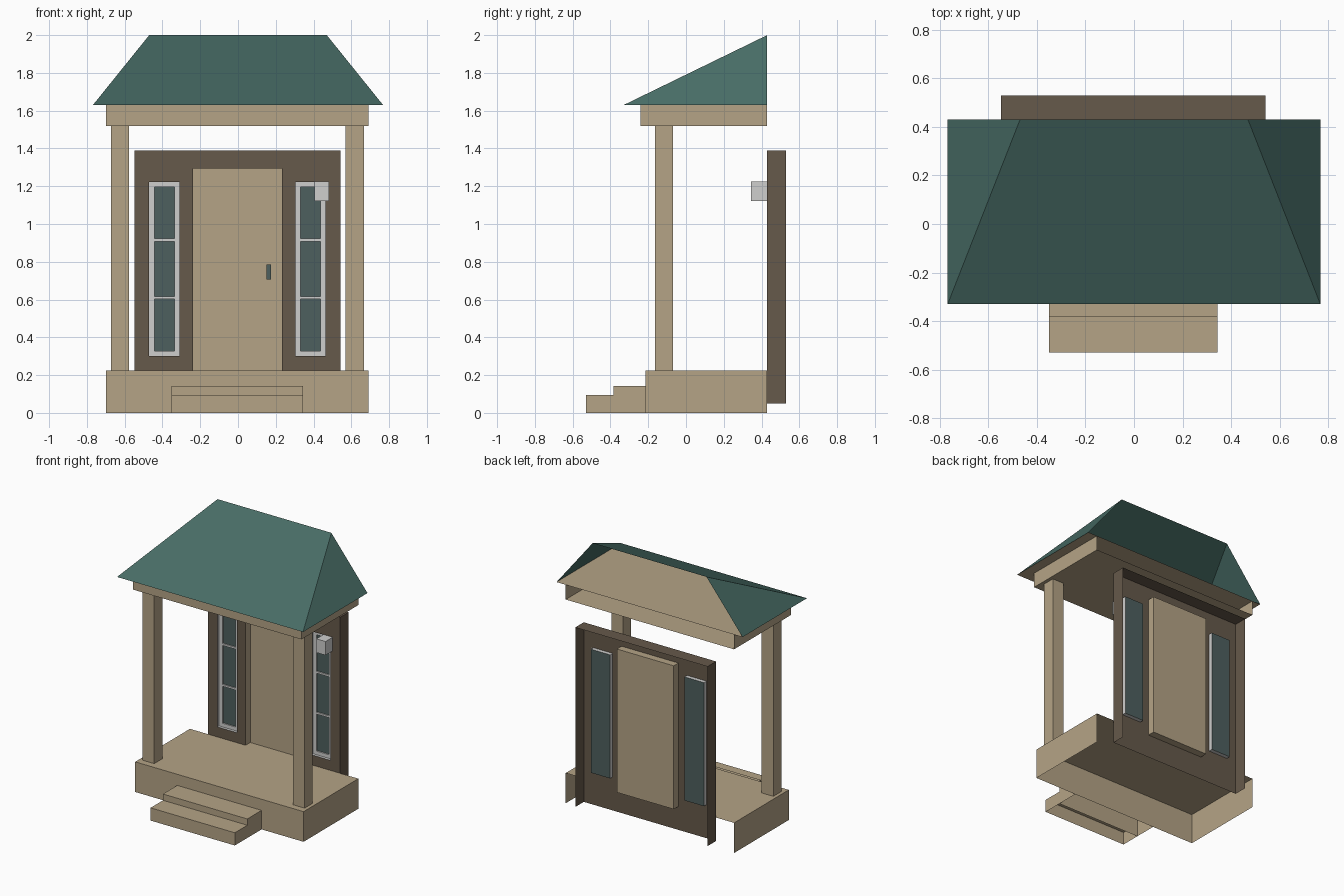
import bpy, bmesh

cube = bpy.data.objects.get("Cube")
if cube:
    bpy.data.objects.remove(cube, do_unlink=True)


def material(name, r, g, b):
    m = bpy.data.materials.new(name)
    m.use_nodes = True
    m.diffuse_color = (r, g, b, 1)
    m.node_tree.nodes["Principled BSDF"].inputs["Base Color"].default_value = (r, g, b, 1)
    return m


TAN = material("tan paint", 0.46, 0.37, 0.24)
BROWN = material("brown siding", 0.133, 0.10, 0.069)
GREEN = material("green roofing", 0.066, 0.155, 0.135)
GLASS = material("dark glass", 0.076, 0.117, 0.114)
WHITE = material("pale trim", 0.62, 0.62, 0.61)

CX = -0.003      # centre line of everything below the roof
BACK = 0.43      # plane of the wall front and the open backs


def finish(name, bm, *mats):
    mesh = bpy.data.meshes.new(name)
    bm.to_mesh(mesh)
    bm.free()
    for m in mats:
        mesh.materials.append(m)
    obj = bpy.data.objects.new(name, mesh)
    bpy.context.collection.objects.link(obj)
    return obj


def side_of(normal):
    """Name of the box side a normal points to, such as -y."""
    axis = max(range(3), key=lambda i: abs(normal[i]))
    return ("+" if normal[axis] > 0 else "-") + "xyz"[axis]


def box(name, x, y, z, mat, open_sides=(), back_mat=None):
    """Box from ranges, with chosen sides left open."""
    bm = bmesh.new()
    bmesh.ops.create_cube(bm, size=1)
    for v in bm.verts:
        v.co = [lo + (c + 0.5) * (hi - lo) for c, (lo, hi) in zip(v.co, (x, y, z))]
    bm.normal_update()
    if back_mat:
        for f in bm.faces:
            f.material_index = int(side_of(f.normal) == "+y")
    gone = [f for f in bm.faces if side_of(f.normal) in open_sides]
    bmesh.ops.delete(bm, geom=gone, context="FACES")
    return finish(name, bm, mat, *([back_mat] if back_mat else []))


def mid(half, centre=CX):
    return (centre - half, centre + half)


# Platform and steps, hollow underneath
HOLLOW = ("+y", "-z")
box("platform", mid(0.695), (-0.215, BACK), (0, 0.225), TAN, HOLLOW)
box("upper_step", mid(0.348), (-0.383, -0.215), (0, 0.142), TAN, HOLLOW)
box("lower_step", mid(0.348), (-0.53, -0.383), (0, 0.095), TAN, HOLLOW)

# Posts and the beam tray they carry
for label, s in (("right", -1), ("left", 1)):
    box(label + "_post", mid(0.048, CX + s * 0.621), (-0.165, -0.07), (0.225, 1.52),
        TAN, ("+z", "-z"))
box("beam", mid(0.695), (-0.24, BACK), (1.52, 1.63), TAN, ("+y", "+z"))

# Ceiling and hipped roof, open at the back
EAVE, RIDGE, FRONT = 0.768, 0.47, -0.33
bm = bmesh.new()
fl, fr, br, bl = [bm.verts.new((x, y, 1.63)) for x, y in
                  ((-EAVE, FRONT), (EAVE, FRONT), (EAVE, BACK), (-EAVE, BACK))]
rl, rr = [bm.verts.new((x, BACK, 2)) for x in (-RIDGE, RIDGE)]
for corners in ((fl, fr, rr, rl), (fr, br, rr), (bl, fl, rl)):
    bm.faces.new(corners)
finish("roof", bm, GREEN)

bm = bmesh.new()
bm.faces.new([bm.verts.new((x, y, 1.63)) for x, y in
              ((-EAVE, FRONT), (-EAVE, BACK), (EAVE, BACK), (EAVE, FRONT))])
finish("ceiling", bm, TAN)

# Wall sheet with openings for the door and the side windows
WALL_X, WALL_Z = mid(0.546), (0.05, 1.39)
DOOR_X, DOOR_Z = mid(0.235), (0.225, 1.295)
WIN_Z = (0.30, 1.222)
WINS = {"right": mid(0.08, CX - 0.387), "left": mid(0.08, CX + 0.387)}
openings = [(DOOR_X, DOOR_Z)] + [(w, WIN_Z) for w in WINS.values()]

xs = sorted({v for r in [WALL_X] + [o[0] for o in openings] for v in r})
zs = sorted({v for r in [WALL_Z, DOOR_Z, WIN_Z] for v in r})
bm = bmesh.new()
for x0, x1 in zip(xs, xs[1:]):
    for z0, z1 in zip(zs, zs[1:]):
        cx, cz = (x0 + x1) / 2, (z0 + z1) / 2
        if any(a < cx < b and c < cz < d for (a, b), (c, d) in openings):
            continue
        bm.faces.new([bm.verts.new((x, BACK, z)) for x, z in
                      ((x0, z0), (x1, z0), (x1, z1), (x0, z1))])
bmesh.ops.remove_doubles(bm, verts=bm.verts, dist=0.0001)
finish("wall_sheet", bm, BROWN)
box("wall_returns", WALL_X, (BACK, 0.53), WALL_Z, BROWN, ("+y", "-y", "-z"))

# Recessed door with its handle
DOOR_Y = 0.485
box("door", DOOR_X, (BACK, DOOR_Y), DOOR_Z, TAN, ("-y",))
box("door_handle", (0.152, 0.176), (DOOR_Y - 0.009, DOOR_Y - 0.001), (0.705, 0.785), GLASS)

# Recessed side windows with frames and glazing bars
WIN_Y = 0.46
BAR_Y = (WIN_Y - 0.01, WIN_Y - 0.001)
RIM = 0.027
for label, (x0, x1) in WINS.items():
    box(label + "_window", (x0, x1), (BACK, WIN_Y), WIN_Z, WHITE, ("-y",), GLASS)
    z0, z1 = WIN_Z
    for part, xr in (("outer", (x0, x0 + RIM)), ("inner", (x1 - RIM, x1))):
        box(f"{label}_window_{part}_stile", xr, BAR_Y, WIN_Z, WHITE)
    rails = {"bottom": (z0, z0 + RIM), "top": (z1 - RIM, z1),
             "lower": mid(0.007, 0.61), "upper": mid(0.007, 0.915)}
    for part, zr in rails.items():
        box(f"{label}_window_{part}_rail", (x0 + RIM, x1 - RIM), BAR_Y, zr, WHITE)

# Porch lamp
box("porch_lamp", (0.405, 0.481), (0.345, BACK), (1.122, 1.224), WHITE)
